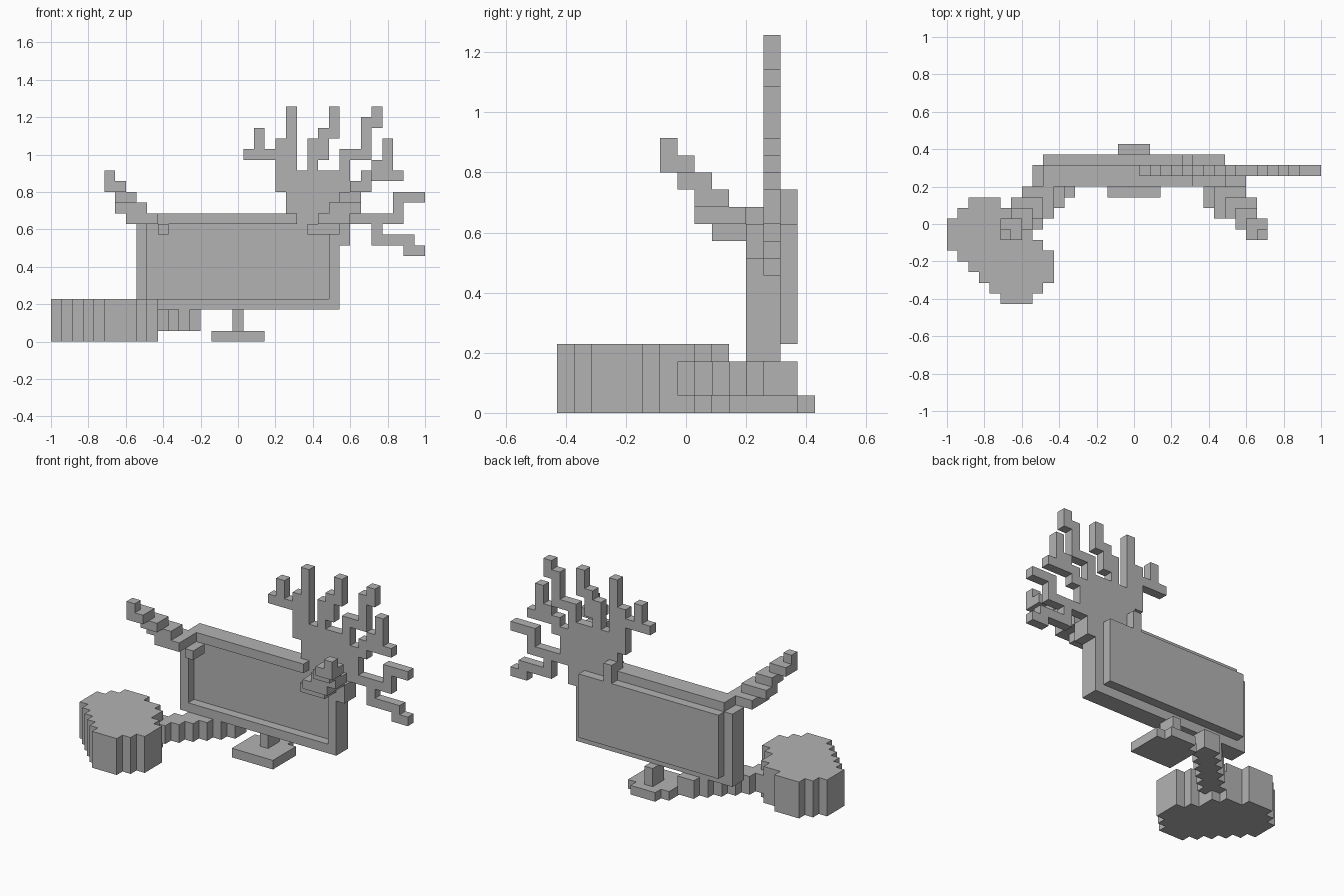
import bpy
import bmesh
from mathutils import Vector

cube = bpy.data.objects.get("Cube")
if cube:
    bpy.data.objects.remove(cube, do_unlink=True)

# Block grid: width, depth and height are counted in whole blocks
WIDE, DEEP = 35, 15
UNIT = 2 / WIDE
parts = {}
owner = {}
STEPS = {"U": (0, 1), "D": (0, -1), "L": (-1, 0), "R": (1, 0)}

grey = bpy.data.materials.new("plain grey")
grey.use_nodes = True
colour = (0.45, 0.45, 0.45, 1)
grey.diffuse_color = colour
grey.node_tree.nodes["Principled BSDF"].inputs["Base Color"].default_value = colour


def add_cell(part, cell):
    """Give a block to a part unless another part already has it."""
    if cell not in owner:
        owner[cell] = part
        parts.setdefault(part, []).append(cell)


def block(part, xs, ys, zs):
    """Fill a box of blocks between the given start and end lines."""
    for x in range(*xs):
        for y in range(*ys):
            for z in range(*zs):
                add_cell(part, (x, y, z))


def twig(x, z, moves, part="branching_tree", y=12):
    """Grow a one-block-thick twig by following up, down, left, right moves."""
    add_cell(part, (x, y, z))
    for move in moves:
        dx, dz = STEPS[move]
        x, z = x + dx, z + dz
        add_cell(part, (x, y, z))


def build(part, cells):
    """Skin the blocks of one part, skipping faces hidden by any neighbour."""
    bm = bmesh.new()
    for cell in cells:
        for axis in range(3):
            for side in (0, 1):
                neighbour = list(cell)
                neighbour[axis] += side * 2 - 1
                if tuple(neighbour) in owner:
                    continue
                u, v = (axis + 1) % 3, (axis + 2) % 3
                corners = []
                for a, b in ((0, 0), (1, 0), (1, 1), (0, 1)):
                    p = Vector(cell)
                    p[axis] += side
                    p[u] += a
                    p[v] += b
                    p -= Vector((WIDE / 2, DEEP / 2, 0))
                    corners.append(bm.verts.new(p * UNIT))
                if side == 0:
                    corners.reverse()
                bm.faces.new(corners)
    bmesh.ops.remove_doubles(bm, verts=bm.verts[:], dist=UNIT / 100)
    bmesh.ops.dissolve_limit(bm, angle_limit=0.01, verts=bm.verts[:], edges=bm.edges[:])
    mesh = bpy.data.meshes.new(part)
    bm.to_mesh(mesh)
    bm.free()
    mesh.materials.append(grey)
    bpy.context.collection.objects.link(bpy.data.objects.new(part, mesh))


# Screen: full backing layer, raised rim in front, thinner panel behind
block("screen_backing", (8, 27), (12, 13), (3, 11))
block("screen_backing", (9, 27), (12, 13), (11, 12))
block("back_panel", (9, 26), (13, 14), (4, 11))
block("screen_rim", (8, 27), (11, 12), (3, 4))
block("screen_rim", (8, 9), (11, 12), (4, 11))
block("screen_rim", (9, 23), (11, 12), (11, 12))
block("screen_rim", (26, 27), (11, 12), (4, 10))
block("rim_shoulder", (26, 28), (11, 13), (9, 11))
block("back_knob", (22, 23), (13, 14), (11, 13))

# Stand
block("stand_post", (17, 18), (12, 14), (1, 3))
block("stand_base", (15, 20), (10, 14), (0, 1))
block("stand_base", (16, 19), (14, 15), (0, 1))

# Branching tree behind the left corner
block("branching_tree", (21, 28), (12, 13), (14, 16))
block("branching_tree", (22, 29), (12, 13), (12, 14))
block("branching_tree", (22, 28), (12, 13), (9, 12))
twig(21, 17, "LLL")
twig(19, 17, "UU")
twig(21, 16, "UURUUU")
twig(22, 16, "UU")
twig(24, 16, "UURURUU")
twig(24, 17, "R")
twig(27, 16, "URRUUURU")
twig(28, 14, "RURRR")
twig(30, 15, "URUU")
twig(28, 11, "RRRRUURR")
twig(30, 11, "DDRRRDR")

# Stepped arms reaching forward, up and out, mirrored left and right
for part, flip in (("right_arm", False), ("left_arm", True)):
    for xs, ys, z in (
        ((5, 6), (6, 7), 15),
        ((5, 7), (6, 8), 14),
        ((6, 8), (7, 9), 13),
        ((6, 9), (8, 10), 12),
        ((7, 10), (8, 11), 11),
        ((8, 11), (9, 11), 10),
    ):
        if z == 10 and not flip:
            xs = (10, 11)
        if flip:
            xs = (WIDE - xs[1], WIDE - xs[0])
        block(part, xs, ys, (z, z + 1))

# Rounded tub made of rows of blocks, front to back
rows = ((5, 8), (4, 9), (3, 10), (2, 10), (1, 10), (0, 9), (0, 8), (0, 8), (1, 7), (2, 5))
for y, row in enumerate(rows):
    block("tub", row, (y, y + 1), (0, 4))

# Diagonal stepped link from the tub to the screen
for k in range(6):
    block("tub_link", (7 + k, 9 + k), (7 + k, 9 + k), (1, 3))

for part, cells in parts.items():
    build(part, cells)
